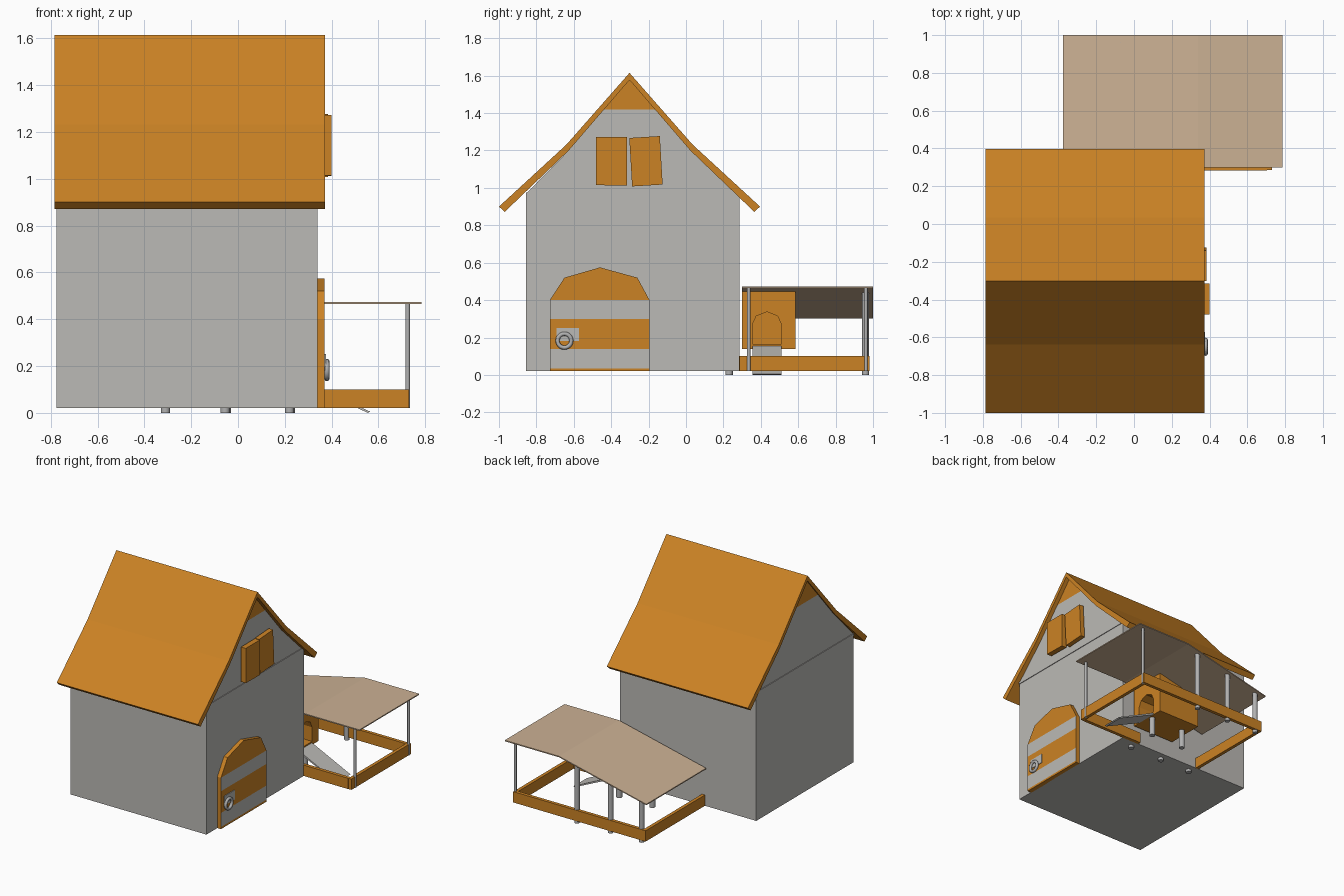
import bpy, bmesh, math
from mathutils import Vector

if "Cube" in bpy.data.objects:
    bpy.data.objects.remove(bpy.data.objects["Cube"])


def material(name, rgb):
    m = bpy.data.materials.new(name)
    m.diffuse_color = (*rgb, 1)
    m.use_nodes = True
    m.node_tree.nodes["Principled BSDF"].inputs["Base Color"].default_value = m.diffuse_color
    return m


ORANGE = material("orange wood", (0.60, 0.225, 0.018))
GREY = material("grey wall", (0.50, 0.49, 0.465))
TAN = material("tan awning", (0.60, 0.44, 0.295))
METAL = material("grey metal", (0.44, 0.44, 0.44))


def finish(bm, name, mats):
    bmesh.ops.recalc_face_normals(bm, faces=bm.faces)
    mesh = bpy.data.meshes.new(name)
    bm.to_mesh(mesh)
    bm.free()
    for m in mats:
        mesh.materials.append(m)
    ob = bpy.data.objects.new(name, mesh)
    bpy.context.collection.objects.link(ob)
    return ob


def prism(name, pts, axis, lo, hi, mats, cuts=(), rule=None):
    """Extrude a profile along x (pts are y,z) or y (pts are x,z), slice at heights."""
    bm = bmesh.new()
    put = (lambda a, b: (lo, a, b)) if axis == 'x' else (lambda a, b: (a, lo, b))
    face = bm.faces.new([bm.verts.new(put(*p)) for p in pts])
    step = Vector((hi - lo, 0, 0)) if axis == 'x' else Vector((0, hi - lo, 0))
    new = bmesh.ops.extrude_face_region(bm, geom=[face])['geom']
    bmesh.ops.translate(bm, vec=step, verts=[v for v in new if isinstance(v, bmesh.types.BMVert)])
    for z in cuts:
        bmesh.ops.bisect_plane(bm, geom=bm.verts[:] + bm.edges[:] + bm.faces[:],
                               plane_co=(0, 0, z), plane_no=(0, 0, 1))
    bm.normal_update()
    if rule:
        for f in bm.faces:
            f.material_index = rule(f)
    return finish(bm, name, mats)


def box(name, x, y, z, mat):
    return prism(name, [(x[0], z[0]), (x[1], z[0]), (x[1], z[1]), (x[0], z[1])], 'y', *y, [mat])


def post(name, x, y, z0, z1, r):
    bpy.ops.mesh.primitive_cylinder_add(vertices=12, radius=r, depth=z1 - z0,
                                        location=(x, y, (z0 + z1) / 2))
    ob = bpy.context.object
    ob.name = name
    ob.data.materials.append(METAL)
    bpy.ops.object.shade_smooth_by_angle(angle=math.radians(40))


# House walls with gables, orange gable tips
RIDGE = -0.302
inner = [(-0.667, 0.872), (-0.325, 1.20), (0, 1.577), (0.325, 1.20), (0.667, 0.872)]
outer = [(-0.698, 0.90), (-0.337, 1.232), (0, 1.615), (0.337, 1.232), (0.698, 0.90)]
inner = [(y + RIDGE, z) for y, z in inner]
outer = [(y + RIDGE, z) for y, z in outer]
prism("house_walls",
      [(-0.855, 0.02), (0.285, 0.02), (0.285, 0.95)] + inner[3:0:-1] + [(-0.855, 0.97)],
      'x', -0.775, 0.34, [GREY, ORANGE], [1.42],
      lambda f: int(abs(f.normal.x) > 0.5 and f.calc_center_median().z > 1.42))
for side, x in (("front", (0.338, 0.345)), ("rear", (-0.78, -0.773))):
    box(side + "_gable_ledge", x, (-0.855, 0.285), (0.958, 0.975), GREY)

# Bent gable roof
prism("house_roof", outer + inner[::-1], 'x', -0.785, 0.372, [ORANGE])

# Striped arched door with handle
prism("arched_door",
      [(-0.728, 0.02), (-0.195, 0.02), (-0.195, 0.40), (-0.26, 0.52),
       (-0.46, 0.575), (-0.65, 0.52), (-0.728, 0.40)],
      'x', 0.335, 0.37, [ORANGE, GREY], [0.035, 0.14, 0.30, 0.40],
      lambda f: int(f.normal.x > 0.5 and any(a < f.calc_center_median().z < b
                                             for a, b in ((0.035, 0.14), (0.30, 0.40)))))
box("handle_plate", (0.368, 0.375), (-0.692, -0.572), (0.182, 0.252), GREY)
bpy.ops.mesh.primitive_torus_add(major_segments=20, minor_segments=8, major_radius=0.037,
                                 minor_radius=0.011, location=(0.38, -0.65, 0.183),
                                 rotation=(0, math.pi / 2, 0))
ring = bpy.context.object
ring.name = "door_ring"
ring.data.materials.append(METAL)
bpy.ops.object.shade_smooth_by_angle(angle=math.radians(60))

# Window shutters, one hanging crooked
prism("left_shutter", [(-0.48, 1.015), (-0.315, 1.012), (-0.315, 1.272), (-0.48, 1.272)],
      'x', 0.36, 0.40, [ORANGE])
prism("right_shutter", [(-0.288, 1.008), (-0.125, 1.018), (-0.14, 1.277), (-0.303, 1.267)],
      'x', 0.35, 0.385, [ORANGE])

# Awning: flat part, then sloping down to the left
FOLD, TOP, LOW = 0.34, 0.474, 0.31


def awning_z(x):
    return TOP if x > FOLD else TOP - (TOP - LOW) * (FOLD - x) / (FOLD + 0.375)


line = [(0.785, TOP), (FOLD, TOP), (-0.375, LOW)]
prism("awning", line + [(x, z - 0.008) for x, z in line[::-1]], 'y', 0.30, 1.0, [TAN])

# Awning posts: three thick pairs and a thin pair at the front
for i, x in enumerate((0.22, -0.055, -0.31)):
    post(f"outer_post_{i}", x, 0.96, 0, awning_z(x) - 0.004, 0.018)
    post(f"wall_post_{i}", x, 0.23, 0, awning_z(x) - 0.004, 0.02)
for i, y in enumerate((0.335, 0.962)):
    post(f"thin_post_{i}", 0.725, y, 0.02, TOP - 0.004, 0.01)

# Low wooden border of the run
Z = (0.02, 0.10)
box("border_right", (0.705, 0.73), (0.285, 0.98), Z, ORANGE)
box("border_back", (-0.355, 0.705), (0.955, 0.98), Z, ORANGE)
box("border_left", (-0.355, -0.33), (0.285, 0.955), Z, ORANGE)
box("border_front", (0.20, 0.705), (0.283, 0.308), Z, ORANGE)

# Hutch under the awning with an arched opening
hutch = prism("hutch", [(-0.10, 0.14), (0.25, 0.14), (0.25, awning_z(0.25) - 0.006),
                        (-0.10, awning_z(-0.10) - 0.006)], 'y', 0.30, 0.585, [ORANGE])
arch = [(0.355, 0.165), (0.51, 0.165), (0.51, 0.27), (0.49, 0.315),
        (0.433, 0.337), (0.376, 0.315), (0.355, 0.27)]
cutter = prism("hutch_opening_cutter", arch, 'x', -0.06, 0.35, [ORANGE])
cutter.hide_render = True
cutter.hide_viewport = True
cut = hutch.modifiers.new("opening", 'BOOLEAN')
cut.object = cutter
cut.operation = 'DIFFERENCE'
cut.solver = 'EXACT'

# Hutch legs and ramp
for i, x in enumerate((0.222, -0.05)):
    post(f"hutch_leg_{i}", x, 0.465, 0, 0.15, 0.021)
prism("ramp", [(0.565, 0.005), (0.555, 0.0), (0.24, 0.145), (0.24, 0.16)],
      'y', 0.355, 0.51, [GREY])
